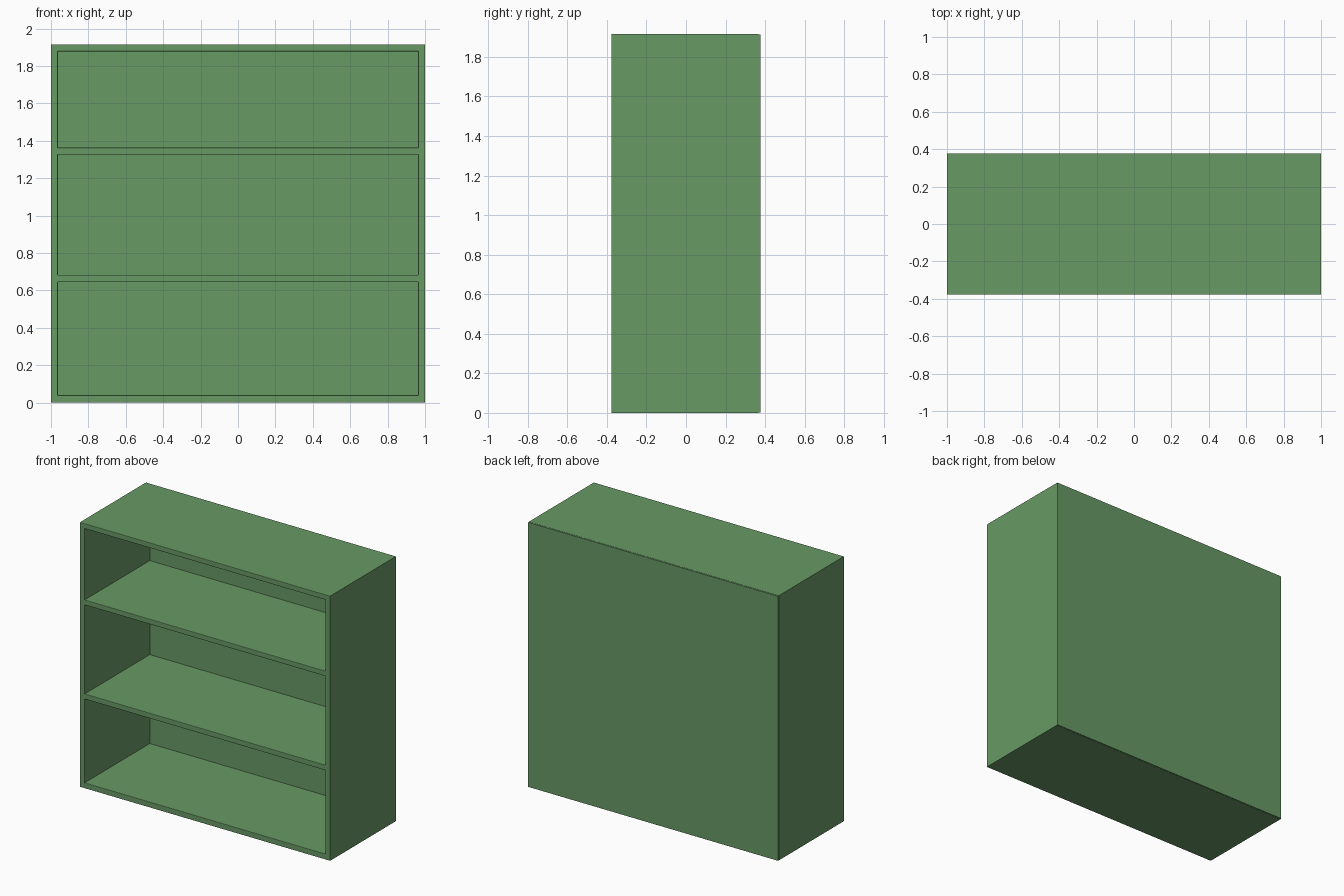
import bpy, bmesh

if "Cube" in bpy.data.objects:
    bpy.data.objects.remove(bpy.data.objects["Cube"])

W, H, FRONT, SEAM, BACK = 1.0, 1.915, -0.377, 0.367, 0.377
INNER = W - 0.037
LEVELS = [0, 0.04, 0.645, 0.683, 1.326, 1.363, 1.878, H]

green = bpy.data.materials.new("green_paint")
green.diffuse_color = (0.14, 0.32, 0.13, 1)
green.use_nodes = True
green.node_tree.nodes["Principled BSDF"].inputs["Base Color"].default_value = green.diffuse_color


def finish(bm, name):
    bmesh.ops.recalc_face_normals(bm, faces=bm.faces[:])
    mesh = bpy.data.meshes.new(name)
    bm.to_mesh(mesh)
    bm.free()
    mesh.materials.append(green)
    obj = bpy.data.objects.new(name, mesh)
    bpy.context.collection.objects.link(obj)
    return obj


# Carcass: sides, top, base and two shelves as one pierced block
bm = bmesh.new()
xs = [-W, -INNER, INNER, W]
grid = [[bm.verts.new((x, FRONT, z)) for x in xs] for z in LEVELS]
for r in range(len(LEVELS) - 1):
    for c in range(3):
        if c == 1 and r % 2:
            continue  # open compartment
        bm.faces.new((grid[r][c], grid[r][c + 1], grid[r + 1][c + 1], grid[r + 1][c]))
ext = bmesh.ops.extrude_face_region(bm, geom=bm.faces[:], use_keep_orig=True)
for v in ext["geom"]:
    if isinstance(v, bmesh.types.BMVert):
        v.co.y = SEAM
bmesh.ops.recalc_face_normals(bm, faces=bm.faces[:])
# Slightly eased front edges
rim = [e for e in bm.edges if all(abs(v.co.y - FRONT) < 1e-5 for v in e.verts)
       and len(e.link_faces) == 2 and e.calc_face_angle() > 1]
bmesh.ops.bevel(bm, geom=rim, offset=0.003, segments=2, profile=0.5, affect='EDGES')
finish(bm, "bookcase_carcass")

# Thin back panel
bm = bmesh.new()
bmesh.ops.create_cube(bm, size=1)
for v in bm.verts:
    v.co = (v.co.x * 2 * (W - 0.001), BACK if v.co.y > 0 else SEAM,
            H - 0.001 if v.co.z > 0 else 0.001)
finish(bm, "back_panel")
